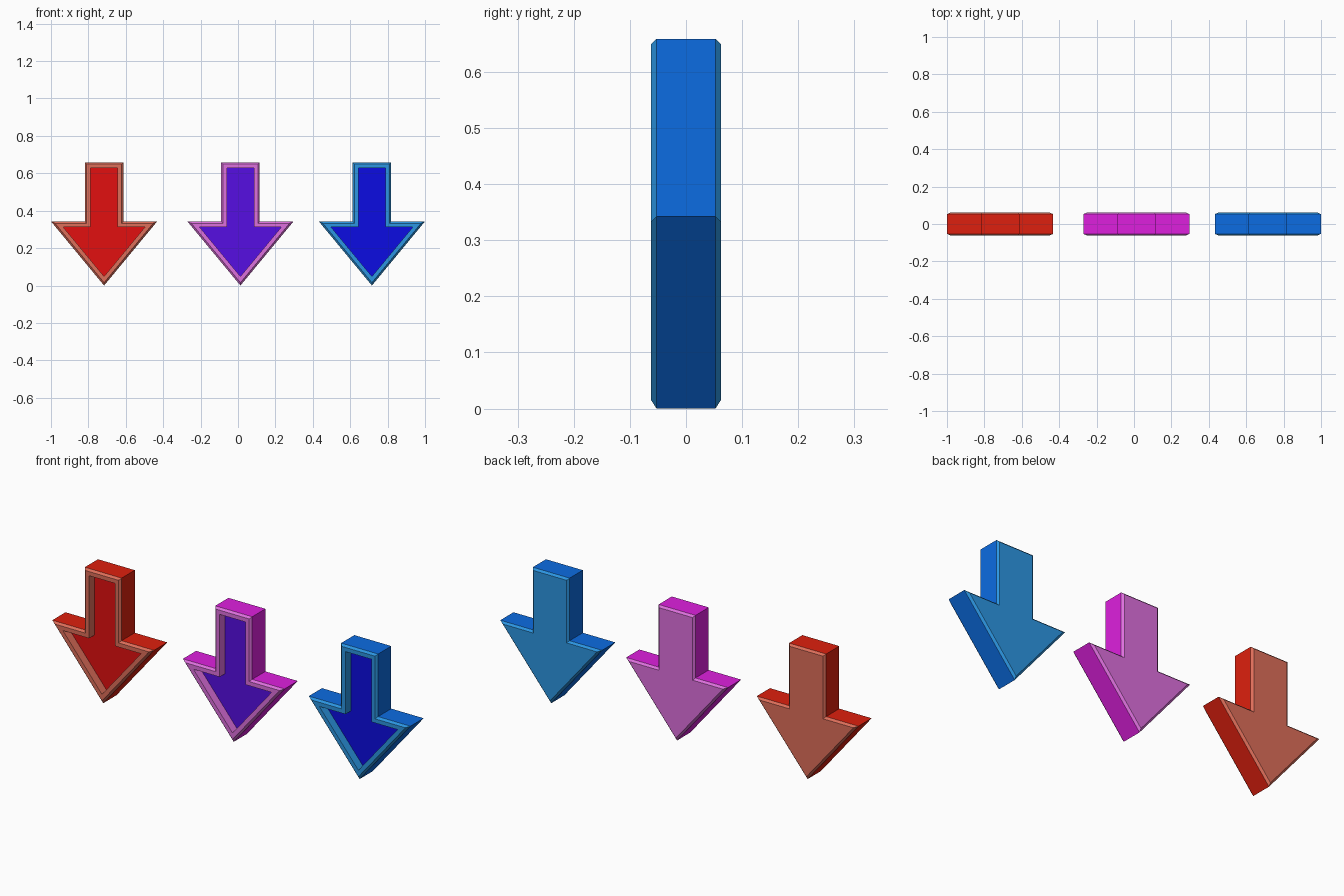
import bpy
import bmesh
from mathutils import Vector

if "Cube" in bpy.data.objects:
    bpy.data.objects.remove(bpy.data.objects["Cube"])

HALF_DEPTH = 0.0625
CHAMFER = 0.01
RIM = 0.031
RECESS = 0.042

# Arrow outline (x, z), counter-clockwise seen from the front
right = [(0.284, 0.343), (0.103, 0.343), (0.103, 0.659)]
outline = [Vector((0, 0))] + [Vector(p) for p in right] + \
          [Vector((-x, z)) for x, z in reversed(right)]


def inset(points, d):
    """Mitred inward offset of a counter-clockwise outline."""
    out = []
    n = len(points)
    for i, p in enumerate(points):
        a = (p - points[i - 1]).normalized()
        b = (points[(i + 1) % n] - p).normalized()
        na, nb = Vector((-a.y, a.x)), Vector((-b.y, b.x))
        out.append(p + (na + nb) * d / (1 + na.dot(nb)))
    return out


def material(name, rgb):
    m = bpy.data.materials.new(name)
    lin = [((c / 255 + 0.055) / 1.055) ** 2.4 if c > 10 else c / 3294 for c in rgb]
    m.diffuse_color = (*lin, 1)
    m.use_nodes = True
    m.node_tree.nodes["Principled BSDF"].inputs["Base Color"].default_value = m.diffuse_color
    return m


def arrow(name, x, side, frame, floor):
    # Rings from the back face, around the side, over the rim and into the recess
    rings = [(CHAMFER, HALF_DEPTH), (0, HALF_DEPTH - CHAMFER),
             (0, CHAMFER - HALF_DEPTH), (CHAMFER, -HALF_DEPTH),
             (RIM, -HALF_DEPTH), (RIM, RECESS - HALF_DEPTH)]
    band_mats = [1, 0, 1, 1, 1]
    bm = bmesh.new()
    loops = [[bm.verts.new((p.x, y, p.y)) for p in inset(outline, d)] for d, y in rings]
    n = len(outline)
    for k, mat in enumerate(band_mats):
        for i in range(n):
            j = (i + 1) % n
            f = bm.faces.new((loops[k][i], loops[k][j], loops[k + 1][j], loops[k + 1][i]))
            f.material_index = mat
    bm.faces.new(loops[0]).material_index = 1      # back panel
    bm.faces.new(loops[-1]).material_index = 2     # recessed floor
    bmesh.ops.recalc_face_normals(bm, faces=bm.faces)
    me = bpy.data.meshes.new(name)
    bm.to_mesh(me)
    bm.free()
    for label, rgb in (("side", side), ("frame", frame), ("floor", floor)):
        me.materials.append(material(f"{name}_{label}", rgb))
    ob = bpy.data.objects.new(name, me)
    ob.location.x = x
    bpy.context.collection.objects.link(ob)


# The three arrows
arrow("red_arrow", -0.716, (222, 32, 14), (222, 110, 90), (226, 16, 16))
arrow("purple_arrow", 0.013, (222, 32, 222), (222, 112, 222), (86, 14, 226))
arrow("blue_arrow", 0.716, (12, 108, 226), (44, 150, 226), (12, 12, 226))
